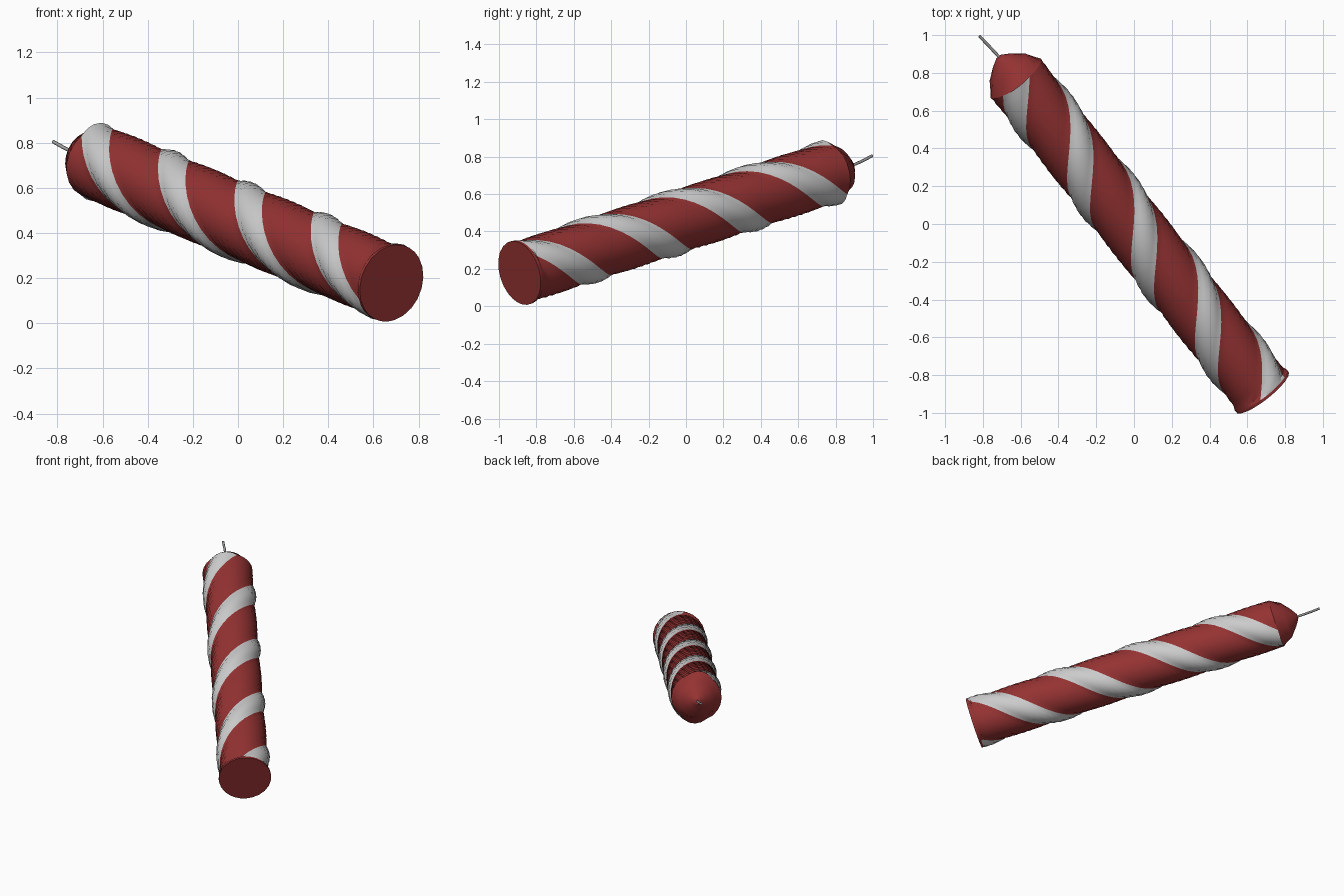
import bpy, bmesh, math
from mathutils import Vector

if "Cube" in bpy.data.objects:
    bpy.data.objects.remove(bpy.data.objects["Cube"])

# Axis frame: base centre to tip
base, tip = Vector((0.68, -0.89, 0.178)), Vector((-0.715, 0.885, 0.752))
axis = (tip - base).normalized()
length = (tip - base).length
up = (Vector((0, 0, 1)) - axis * axis.z).normalized()
side = axis.cross(up)
LEAD, PHASE, WHITE = 1.13, 1.08, 0.36   # helix lead, white-at-top station, white share


def mat(name, c):
    m = bpy.data.materials.new(name)
    m.diffuse_color = (*c, 1)
    m.use_nodes = True
    m.node_tree.nodes["Principled BSDF"].inputs["Base Color"].default_value = m.diffuse_color
    return m


red = mat("red wax", (0.30, 0.032, 0.032))
white = mat("white wax", (0.60, 0.60, 0.60))
grey = mat("wick grey", (0.38, 0.38, 0.38))

# One half turn of the section: white lobe then red lobe, (angle, radius)
half = []
for i in range(5):
    t = i / 5
    half.append((math.pi * WHITE * (t - 0.5), 0.163 + 0.017 * math.sin(math.pi * t)))
for i in range(7):
    t = i / 7
    half.append((math.pi * (WHITE / 2 + (1 - WHITE) * t), 0.163 + 0.006 * math.sin(math.pi * t)))
section = half + [(a + math.pi, r) for a, r in half]
N = len(section)

# Stations along the axis: (distance, radius scale, fixed radius blend)
shoulder = length - 0.15
stations = [(0, 1.0, 1), (0.015, 1.0, 1), (0.03, 1.0, 0)]
stations += [(0.03 + (shoulder - 0.03) * i / 48, 1.0, 0) for i in range(1, 49)]
stations += [(length - 0.08, 0.70, 1), (length - 0.03, 0.36, 1), (length, 0.10, 1)]

bm = bmesh.new()
rings = []
for s, k, blend in stations:
    twist = 2 * math.pi * (s - PHASE) / LEAD
    ring = []
    for a, r in section:
        r = k * (r * (1 - blend) + 0.176 * blend)
        ang = a + twist
        ring.append(bm.verts.new(base + axis * s + r * (up * math.cos(ang) + side * math.sin(ang))))
    rings.append(ring)
for j in range(len(rings) - 1):
    for i in range(N):
        n = (i + 1) % N
        f = bm.faces.new((rings[j][i], rings[j][n], rings[j + 1][n], rings[j + 1][i]))
        striped = 1 <= j and stations[j + 1][0] <= shoulder + 1e-6
        f.material_index = 1 if striped and i % 12 < 5 else 0
bm.faces.new(rings[0][::-1])
bm.faces.new(rings[-1])
bmesh.ops.recalc_face_normals(bm, faces=bm.faces)
me = bpy.data.meshes.new("candle_body")
bm.to_mesh(me)
bm.free()
body = bpy.data.objects.new("candle_body", me)
bpy.context.collection.objects.link(body)
me.materials.append(red)
me.materials.append(white)
bpy.context.view_layer.objects.active = body
body.select_set(True)
bpy.ops.object.shade_smooth_by_angle(angle=math.radians(30))

# Wick: thin bent curve
cu = bpy.data.curves.new("wick", 'CURVE')
cu.dimensions = '3D'
cu.bevel_depth = 0.008
cu.bevel_resolution = 1
cu.use_fill_caps = True
sp = cu.splines.new('POLY')
pts = [(-0.70, 0.87, 0.745), (-0.74, 0.912, 0.763), (-0.775, 0.95, 0.78), (-0.819, 0.995, 0.805)]
sp.points.add(len(pts) - 1)
for p, c in zip(sp.points, pts):
    p.co = (*c, 1)
wick = bpy.data.objects.new("wick", cu)
bpy.context.collection.objects.link(wick)
cu.materials.append(grey)
